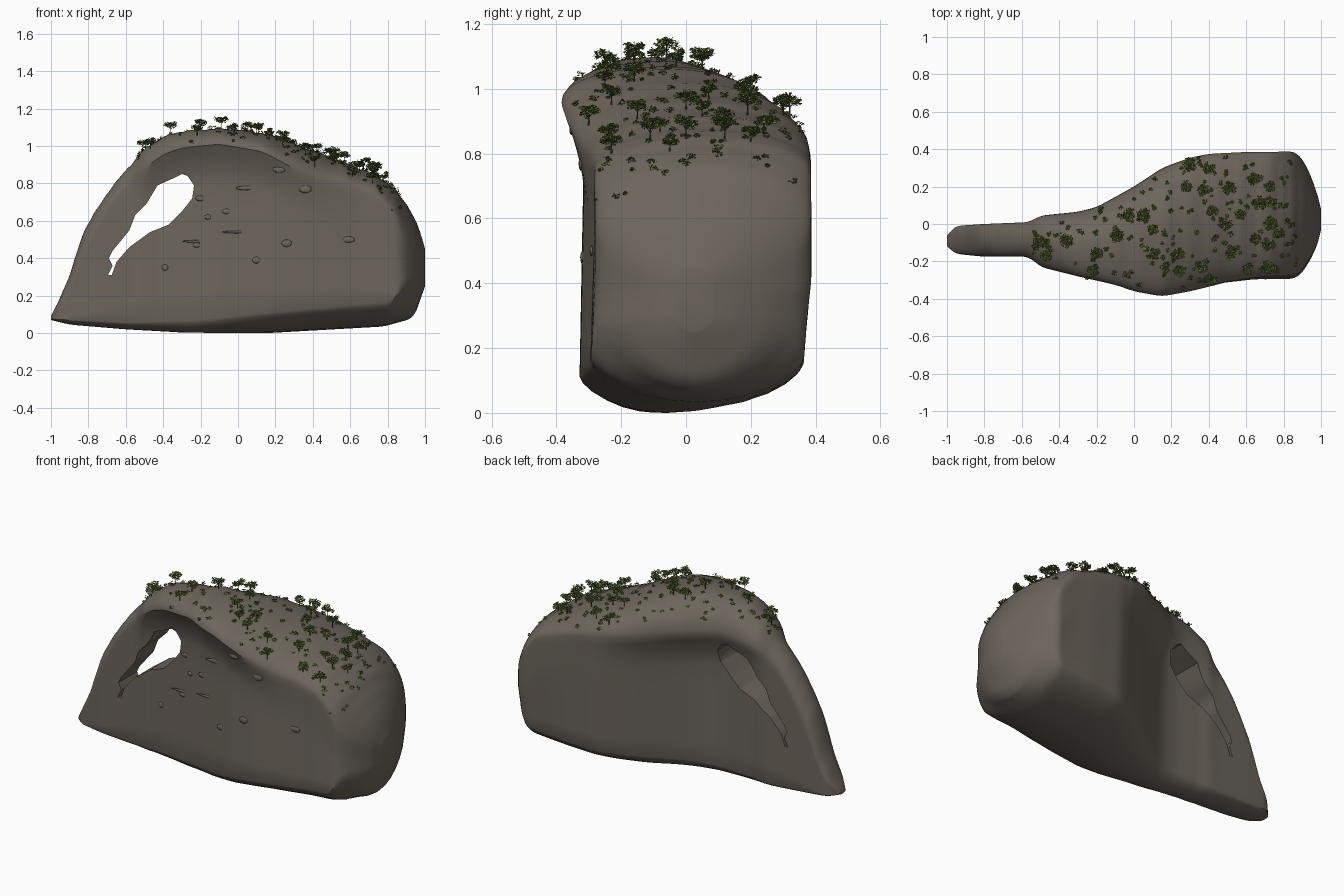
import bpy, bmesh, math, random
from mathutils import Vector, Matrix
from mathutils.bvhtree import BVHTree

if "Cube" in bpy.data.objects:
    bpy.data.objects.remove(bpy.data.objects["Cube"])

random.seed(4)


def material(name, rgb):
    m = bpy.data.materials.new(name)
    m.diffuse_color = (*rgb, 1)
    m.use_nodes = True
    m.node_tree.nodes["Principled BSDF"].inputs["Base Color"].default_value = m.diffuse_color
    return m


ROCK = material("grey brown rock", (0.152, 0.131, 0.108))
LEAF = material("leaf green", (0.15, 0.215, 0.045))
DARK_LEAF = material("dark leaf green", (0.10, 0.15, 0.032))
BARK = material("bark brown", (0.08, 0.06, 0.035))


def add_object(name, verts, faces, mats, indices=None):
    me = bpy.data.meshes.new(name)
    me.from_pydata(verts, [], faces)
    for m in mats:
        me.materials.append(m)
    if indices:
        me.polygons.foreach_set("material_index", indices)
    ob = bpy.data.objects.new(name, me)
    bpy.context.collection.objects.link(ob)
    return ob


def lerp(table, x):
    for (a, va), (b, vb) in zip(table, table[1:]):
        if x <= b:
            return va + (vb - va) * max(0, x - a) / (b - a)
    return table[-1][1]


def soft(table, x):
    """Piecewise profile, averaged over a small window to round its corners."""
    w = min(0.03, (1 - abs(x)) * 0.4)
    return sum(lerp(table, x + w * k / 3) for k in range(-3, 4)) / 7


# Profiles along x: crest, base, rims of the walls, brow lines and wall depths
CREST = [(-1, .09), (-.9, .30), (-.87, .39), (-.85, .5), (-.78, .62), (-.7, .75), (-.6, .87),
         (-.5, .985), (-.4, 1.05), (-.3, 1.08), (-.1, 1.095), (.1, 1.075), (.2, 1.05), (.4, .975),
         (.6, .90), (.75, .84), (.85, .76), (.93, .65), (.98, .52), (1, .45)]
BASE = [(-1, .07), (-.9, .045), (-.6, .02), (-.28, .002), (.16, .0), (.78, .035), (.94, .08), (1, .25)]
LOW_RIM = [(-1, .075), (-.6, .055), (-.2, .07), (.16, .11), (.6, .15), (.84, .17), (.88, .28), (1, .30)]
FRONT_RIM = [(-1, .085), (-.9, .21), (-.85, .36), (-.7, .66), (-.5, .88), (-.4, .955), (-.3, .99),
             (-.1, 1.01), (.13, .97), (.3, .88), (.45, .81), (.6, .78), (.75, .73), (.85, .6),
             (.88, .5), (1, .40)]
BACK_RIM = [(-1, .085), (-.9, .21), (-.85, .36), (-.7, .66), (-.5, .87), (-.3, .91), (0, .88),
            (.5, .82), (.75, .74), (.85, .6), (.88, .5), (1, .40)]
FRONT_BROW = [(-1, -.12), (-.95, -.16), (-.8, -.175), (-.56, -.175), (-.5, -.23), (-.3, -.28),
              (-.1, -.325), (0, -.36), (.15, -.387), (.3, -.36), (.5, -.31), (.65, -.285),
              (.87, -.28), (.93, -.21), (.98, -.11), (1, -.03)]
BACK_BROW = [(-1, -.06), (-.95, -.01), (-.8, 0), (-.56, .01), (-.5, .045), (-.3, .065), (-.2, .09),
             (0, .2), (.15, .3), (.3, .355), (.4, .375), (.6, .385), (.87, .387), (.93, .3),
             (.98, .16), (1, .08)]
FRONT_TUCK = [(-1, 0), (-.56, 0), (-.48, .055), (-.3, .08), (0, .075), (.15, .07), (.5, .01), (.7, 0), (1, 0)]
BACK_TUCK = [(-1, 0), (-.56, 0), (-.48, .04), (-.1, .08), (.15, .055), (.4, .005), (.6, 0), (1, 0)]


def wall(y, rim, low, tuck, inward, lean):
    """One side wall from base to brow, overhanging at the top."""
    drop = min(.2, (rim - low) * .5)
    pts = []
    for k in range(5):
        t = k / 5
        pts.append((y + inward * (tuck + lean * (1 - t)), low + (rim - drop - low) * t))
    for k in range(6):
        t = k / 5
        pts.append((y + inward * tuck * (1 - t ** 1.6), rim - drop + drop * t))
    return pts


def section(x):
    zt, zb, zl = soft(CREST, x), soft(BASE, x), soft(LOW_RIM, x)
    zt += .003 * math.sin(x * 47) + .002 * math.sin(x * 113)
    yf, yb = soft(FRONT_BROW, x), soft(BACK_BROW, x)
    zf, zk = min(soft(FRONT_RIM, x), zt - .003), min(soft(BACK_RIM, x), zt - .003)
    zl = max(zl, zb + .002)
    wide = min(1, max(0, (yb - yf - .2) / .4))
    front = wall(yf, zf, zl, soft(FRONT_TUCK, x), 1, -.012 * wide)
    back = wall(yb, zk, zl, soft(BACK_TUCK, x), -1, .022 * wide)
    mid = (yf + yb) / 2
    crown = []
    for k in range(1, 20):
        a = math.pi * k / 20
        rim = zf if a < math.pi / 2 else zk
        crown.append((mid - math.cos(a) * (yb - yf) / 2, rim + (zt - rim) * math.sin(a)))
    a0, b0 = front[0][0], back[0][0]
    belly = []
    for k in range(1, 12):
        a = math.pi * k / 12
        belly.append(((a0 + b0) / 2 + math.cos(a) * (b0 - a0) / 2, zl + (zb - zl) * math.sin(a) ** 1.35))
    return [(x, y, z) for y, z in front + crown + back[::-1] + belly]


# Rock arch: sections lofted along x, closer together near both ends
N = 120
verts, faces = [], []
for i in range(N + 1):
    verts += section(-math.cos(math.pi * i / N) * .9 + .1 * (2 * i / N - 1))
n = len(verts) // (N + 1)
for i in range(N):
    for j in range(n):
        k = (j + 1) % n
        faces.append((i * n + j, i * n + k, (i + 1) * n + k, (i + 1) * n + j))
faces += [tuple(range(n)), tuple(N * n + j for j in reversed(range(n)))]
rock = add_object("rock_arch", verts, faces, [ROCK])
bm = bmesh.new()
bm.from_mesh(rock.data)
bmesh.ops.recalc_face_normals(bm, faces=bm.faces)
bm.to_mesh(rock.data)
ground = BVHTree.FromBMesh(bm)
bm.free()

# Slanted opening through the left end
HOLE = [(-.30, .85), (-.34, .83), (-.43, .79), (-.49, .69), (-.55, .63), (-.58, .55), (-.67, .44),
        (-.69, .40), (-.67, .36), (-.695, .31), (-.675, .31), (-.65, .38), (-.58, .46), (-.47, .54),
        (-.37, .58), (-.30, .65), (-.245, .72), (-.235, .79), (-.27, .84)]
h = len(HOLE)
cutter = add_object("opening_cutter", [(x, y, z) for y in (-.8, .8) for x, z in HOLE],
                    [tuple(range(h)), tuple(reversed(range(h, 2 * h)))] +
                    [(i, i + h, (i + 1) % h + h, (i + 1) % h) for i in range(h)], [ROCK])
bm = bmesh.new()
bm.from_mesh(cutter.data)
bmesh.ops.recalc_face_normals(bm, faces=bm.faces)
bm.to_mesh(cutter.data)
bm.free()
cutter.hide_render = True
mod = rock.modifiers.new("opening", "BOOLEAN")
mod.operation, mod.solver, mod.object = "DIFFERENCE", "EXACT", cutter
bpy.context.view_layer.objects.active = rock
rock.select_set(True)
bpy.ops.object.modifier_apply(modifier="opening")
bpy.data.objects.remove(cutter)
bpy.ops.object.shade_smooth_by_angle(angle=math.radians(35))

# Small knobs and ledges on the front wall: x, z, half width, half height
KNOBS = [(-.39, .35, .018, .017), (-.22, .47, .022, .014), (-.16, .62, .018, .014), (-.20, .72, .028, .015),
         (-.06, .65, .024, .015), (.22, .875, .035, .018), (.36, .77, .034, .022), (.10, .39, .024, .018),
         (.26, .48, .028, .02), (.59, .50, .036, .017), (.05, .775, .065, .012), (-.22, .49, .08, .007),
         (0, .54, .09, .007)]
bm = bmesh.new()
for x, z, w, t in KNOBS:
    hit = ground.ray_cast(Vector((x, -1, z)), Vector((0, 1, 0)))[0]
    bmesh.ops.create_icosphere(bm, subdivisions=2, radius=1,
                               matrix=Matrix.Translation(hit) @ Matrix.Diagonal((w, .006, t, 1)))
me = bpy.data.meshes.new("wall_knobs")
bm.to_mesh(me)
bm.free()
me.materials.append(ROCK)
me.shade_smooth()
bpy.context.collection.objects.link(bpy.data.objects.new("wall_knobs", me))


# Plants: clouds of small leaf cards, with trunks and limbs under the trees
def rand_dir():
    return Vector([random.gauss(0, 1) for _ in range(3)]).normalized()


def leaf_cloud(store, centre, radius, height, count, size):
    v, f, m = store
    for _ in range(count):
        d = rand_dir() * random.uniform(.35, 1)
        c = centre + Vector((d.x * radius, d.y * radius, d.z * height))
        nrm = (rand_dir() + Vector((0, 0, 1.2))).normalized()
        if nrm.z < 0:
            nrm = -nrm
        a = nrm.orthogonal().normalized() * size * random.uniform(.6, 1.1)
        b = nrm.cross(a) * .7
        f.append(tuple(range(len(v), len(v) + 4)))
        v += [c - a, c - b, c + a, c + b]
        m.append(int(random.random() < .35))


def limb(store, p, q, r):
    v, f = store
    s = len(v)
    for c, rad in ((p, r), (q, r * .5)):
        v += [c + Vector((math.cos(k * 1.2566) * rad, math.sin(k * 1.2566) * rad, 0)) for k in range(5)]
    f += [(s + k, s + (k + 1) % 5, s + 5 + (k + 1) % 5, s + 5 + k) for k in range(5)]


def on_top(x, y):
    return ground.ray_cast(Vector((x, y, 2)), Vector((0, 0, -1)))[0]


TREES = [(.28, .20), (.37, .18), (.51, .19), (.73, .20), (.42, .07), (.57, .05), (.67, .11), (.10, -.03),
         (-.03, .05), (.11, -.16), (.17, -.23), (.24, -.25), (.36, -.23), (.41, -.30), (.52, -.15),
         (.65, -.08), (.72, -.11), (.78, -.05), (.61, -.24), (.72, -.23), (-.20, -.16), (-.51, -.10),
         (-.47, -.17), (.49, 0), (.64, .24), (.73, 0), (-.09, -.06), (.30, .32), (-.36, -.09), (-.22, -.25),
         (.73, .12), (.05, .05), (.24, -.16), (.40, .30)]
canopies, shrubs, trunks = ([], [], []), ([], [], []), ([], [])
for x, y in TREES:
    p = on_top(x, y)
    if not p:
        continue
    s = random.uniform(.75, 1.1)
    top = p + Vector((0, 0, .045 * s))
    limb(trunks, p - Vector((0, 0, .01)), top, .003 * s)
    for k in range(5):
        a = k * 1.257 + random.random()
        tip = top + Vector((math.cos(a) * .02 * s, math.sin(a) * .02 * s, random.uniform(-.008, .012)))
        limb(trunks, p.lerp(top, .55), tip, .0012)
        leaf_cloud(canopies, tip, .02 * s, .014 * s, 42, .0066)
for _ in range(230):
    x, y = random.uniform(-.57, .87), random.uniform(-.36, .37)
    p = on_top(x, y)
    if p and p.z > .64:
        r = random.uniform(.008, .018)
        leaf_cloud(shrubs, p + Vector((0, 0, r * .5)), r, r * .7, 26, .0056)
add_object("tree_trunks", *trunks, [BARK])
add_object("tree_canopies", canopies[0], canopies[1], [LEAF, DARK_LEAF], canopies[2])
add_object("shrubs", shrubs[0], shrubs[1], [LEAF, DARK_LEAF], shrubs[2])
